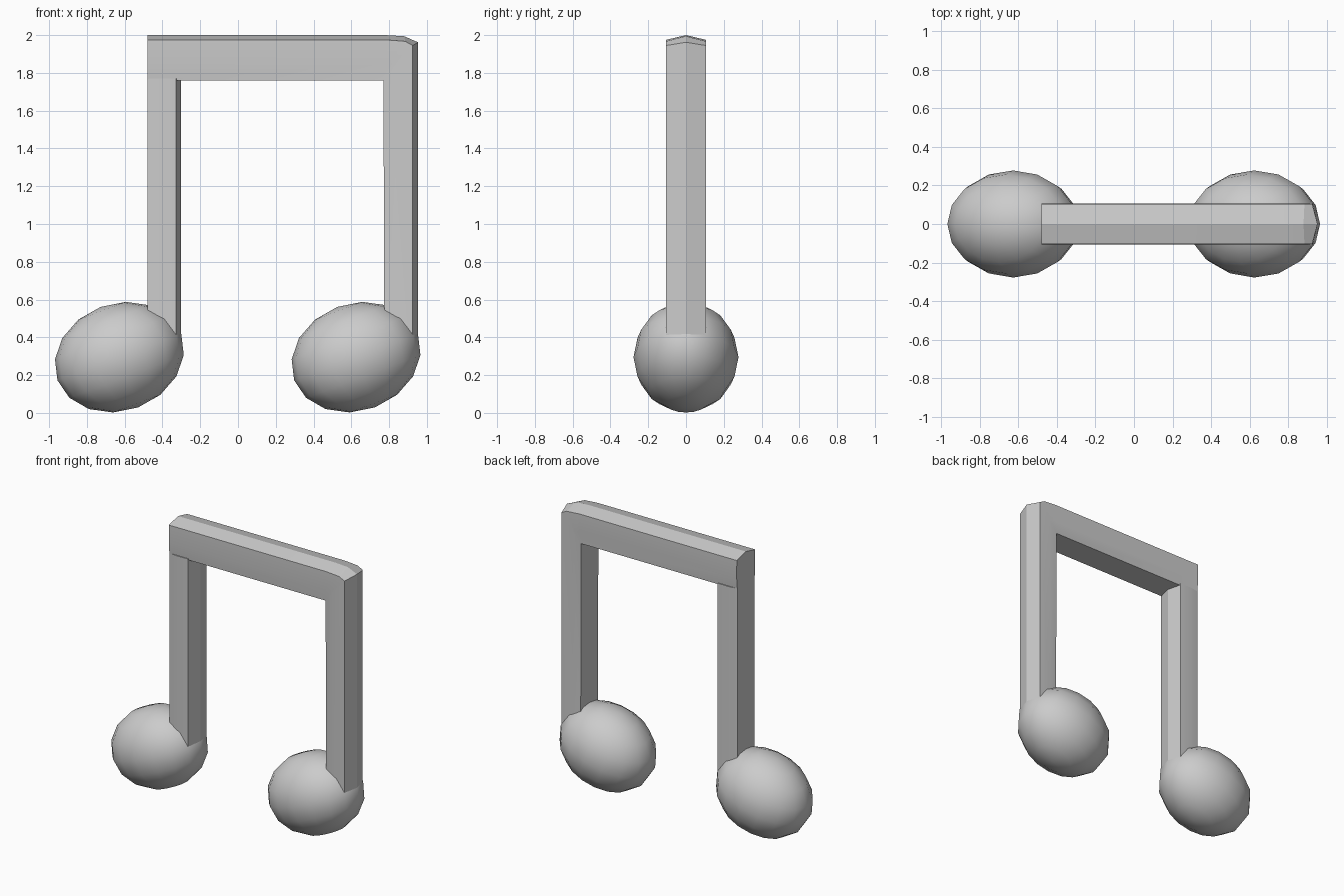
import bpy, bmesh, math

if "Cube" in bpy.data.objects:
    bpy.data.objects.remove(bpy.data.objects["Cube"])

grey = bpy.data.materials.new("plain grey")
grey.diffuse_color = (0.6, 0.6, 0.6, 1)
grey.use_nodes = True
grey.node_tree.nodes["Principled BSDF"].inputs["Base Color"].default_value = grey.diffuse_color


def finish(obj, angle):
    obj.data.materials.append(grey)
    bpy.ops.object.select_all(action='DESELECT')
    obj.select_set(True)
    bpy.context.view_layer.objects.active = obj
    bpy.ops.object.shade_smooth_by_angle(angle=math.radians(angle))


def sweep(name, stations):
    """Bar with a flat inner side and a ridged outer side.
    Each station gives inner, outer edge and ridge positions as (x, z)."""
    bm = bmesh.new()
    rings = []
    for inner, edge, ridge in stations:
        mid = [a + (b - a) * 0.4 for a, b in zip(inner, edge)]
        side = [(inner, 0.098), (mid, 0.106), (edge, 0.105)]
        ring = [(p, -y) for p, y in side] + [(ridge, 0)] + [(p, y) for p, y in reversed(side)]
        rings.append([bm.verts.new((p[0], y, p[1])) for p, y in ring])
    for a, b in zip(rings, rings[1:]):
        for i in range(7):
            j = (i + 1) % 7
            bm.faces.new((a[i], a[j], b[j], b[i]))
    bm.faces.new(rings[0])
    bm.faces.new(rings[-1])
    bmesh.ops.remove_doubles(bm, verts=bm.verts, dist=0.0005)
    bmesh.ops.recalc_face_normals(bm, faces=bm.faces)
    mesh = bpy.data.meshes.new(name)
    bm.to_mesh(mesh)
    bm.free()
    obj = bpy.data.objects.new(name, mesh)
    bpy.context.collection.objects.link(obj)
    finish(obj, 10)


# Beam that bends round a clipped corner into the right stem
corner = (0.77, 1.76)
sweep("beam_and_right_stem", [
    ((-0.48, 1.76), (-0.48, 1.975), (-0.48, 2.0)),
    (corner, (0.78, 1.975), (0.78, 2.0)),
    (corner, (0.885, 1.967), (0.88, 1.994)),
    (corner, (0.925, 1.945), (0.953, 1.962)),
    ((0.775, 0.35), (0.925, 0.35), (0.953, 0.35)),
])

# Left stem, ridge facing inward
sweep("left_stem", [
    ((-0.48, z), (-0.327, z), (-0.301, z)) for z in (0.35, 1.77)
])

# Tilted oval note heads
for name, x in (("left_note_head", -0.628), ("right_note_head", 0.625)):
    bpy.ops.mesh.primitive_uv_sphere_add(segments=16, ring_count=8, radius=1,
                                         location=(x, 0, 0.295),
                                         rotation=(0, math.radians(-20.5), 0))
    head = bpy.context.object
    head.name = name
    head.scale = (0.35, 0.278, 0.284)
    finish(head, 60)
